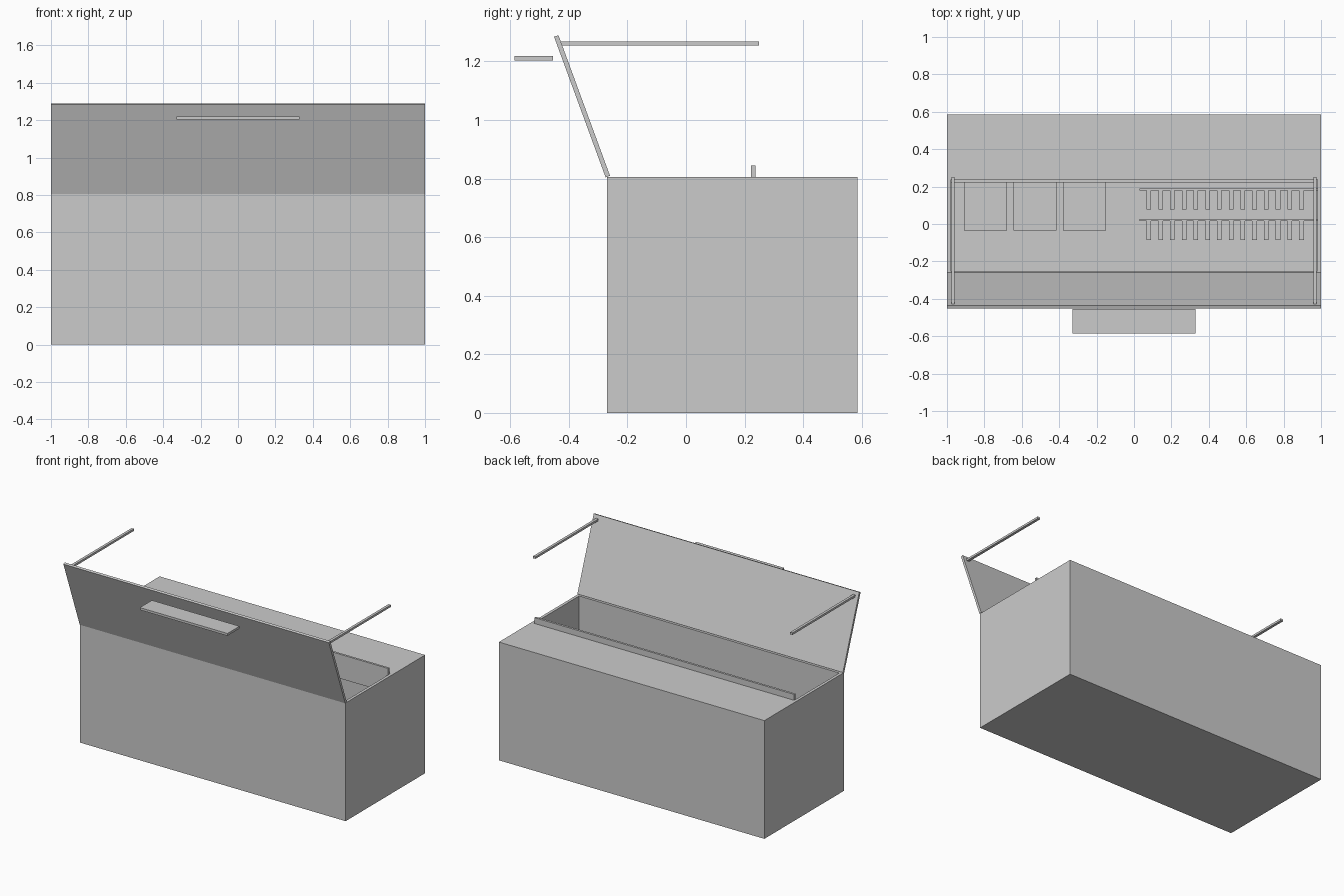
import bpy
from mathutils import Vector, Matrix

cube = bpy.data.objects.get("Cube")
if cube:
    bpy.data.objects.remove(cube, do_unlink=True)

# One plain grey for everything
GREY = (0.6, 0.6, 0.6, 1.0)
grey = bpy.data.materials.new("plain grey")
grey.use_nodes = True
grey.diffuse_color = GREY
grey.node_tree.nodes["Principled BSDF"].inputs["Base Color"].default_value = GREY


def box(name, x, y, z):
    """Add a box spanning the given (low, high) range on each axis."""
    spans = (x, y, z)
    centre = Vector([(lo + hi) / 2 for lo, hi in spans])
    size = Vector([hi - lo for lo, hi in spans])
    bpy.ops.mesh.primitive_cube_add(size=1)
    ob = bpy.context.object
    ob.name = name
    ob.data.transform(Matrix.Translation(centre) @ Matrix.Diagonal(size.to_4d()))
    ob.data.materials.append(grey)
    return ob


FRONT, BACK, TOP = -0.27, 0.585, 0.805
WALL = 0.02
IN_X = 1 - WALL
OPEN_BACK = 0.225

# Hollow chest with an opening in the front part of its top
box("floor_panel", (-IN_X, IN_X), (FRONT + WALL, BACK - WALL), (0, WALL))
box("front_wall", (-IN_X, IN_X), (FRONT, FRONT + WALL), (0, TOP))
box("back_wall", (-IN_X, IN_X), (BACK - WALL, BACK), (0, TOP))
box("top_panel", (-IN_X, IN_X), (OPEN_BACK + 0.012, BACK - WALL), (TOP - WALL, TOP))
for side, name in ((-1, "right"), (1, "left")):
    box(name + "_wall", sorted((side, side * IN_X)), (FRONT, BACK), (0, TOP))

# Upright strip behind the opening
box("rear_strip", (-IN_X, 0.975), (OPEN_BACK - 0.003, OPEN_BACK + 0.012), (0.68, 0.845))

# Tilted lid, hinged along the front edge
hinge, tip = Vector((0, -0.267, 0.807)), Vector((0, -0.443, 1.287))
slope = tip - hinge
lid = box("lid", (-1, 1), (-0.008, 0.008), (0, slope.length))
lid.matrix_world = Matrix.Translation(hinge) @ Vector((0, 0, 1)).rotation_difference(slope).to_matrix().to_4x4()

# Handle plate in front of the lid
box("handle", (-0.33, 0.33), (-0.585, -0.455), (1.203, 1.219))

# Slim arms reaching back from the lid
for side, name in ((-1, "right"), (1, "left")):
    box(name + "_arm", (side * 0.968 - 0.009, side * 0.968 + 0.009), (-0.43, 0.25), (1.254, 1.268))

# Three storage boxes inside
for i in range(3):
    x = -0.91 + i * 0.265
    box(f"storage_box_{i + 1}", (x, x + 0.23), (-0.035, OPEN_BACK), (WALL, 0.3))

# Two peg racks inside
for row, (y, z) in enumerate(((0.178, 0.4), (0.015, 0.25))):
    box(f"rack_rail_{row + 1}", (0.03, IN_X), (y, y + 0.013), (z, z + 0.03))
    for i in range(14):
        x = 0.067 + i * 0.0628
        box(f"rack_{row + 1}_peg_{i + 1}", (x, x + 0.025), (y - 0.1, y), (z, z + 0.025))
